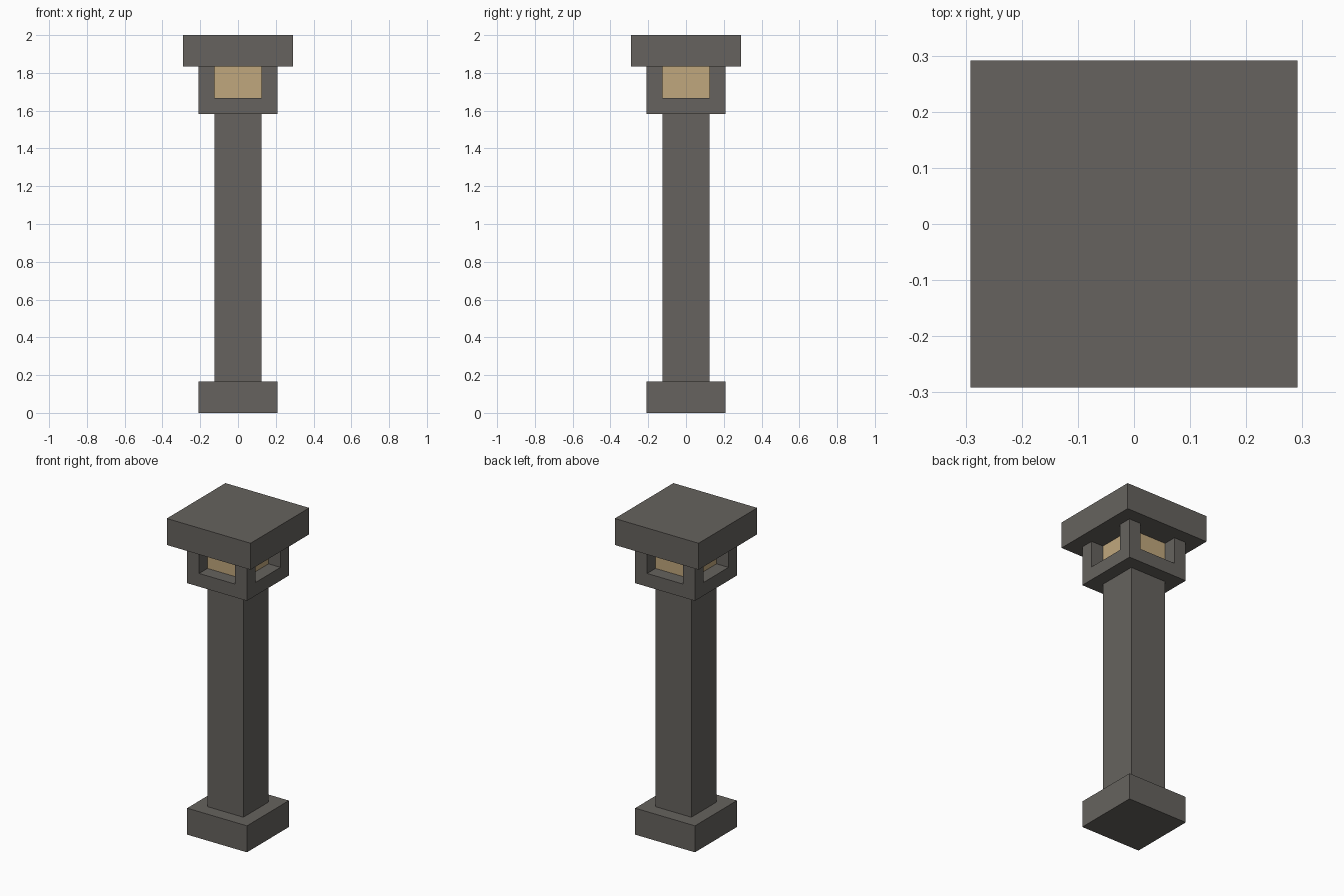
import bpy

cube = bpy.data.objects.get("Cube")
if cube:
    bpy.data.objects.remove(cube, do_unlink=True)

U = 1 / 12  # modelling unit: the lantern post is 24 units tall


def material(name, color):
    mat = bpy.data.materials.new(name)
    mat.use_nodes = True
    mat.diffuse_color = (*color, 1)
    mat.node_tree.nodes["Principled BSDF"].inputs["Base Color"].default_value = (*color, 1)
    return mat


def block(name, width, bottom, top, mat, x=0, y=0):
    """Square block between two heights, in modelling units."""
    bpy.ops.mesh.primitive_cube_add(size=1, location=(x * U, y * U, (bottom + top) / 2 * U))
    obj = bpy.context.object
    obj.name = name
    obj.scale = (width * U, width * U, (top - bottom) * U)
    bpy.ops.object.transform_apply(location=False, rotation=False, scale=True)
    obj.data.materials.append(mat)
    return obj


stone = material("grey stone", (0.133, 0.124, 0.112))
glow = material("warm lamp", (0.527, 0.386, 0.205))

# Foot, shaft and lantern tray
block("base", 5, 0, 2, stone)
block("shaft", 3, 2, 19, stone)
block("lantern_tray", 5, 19, 20, stone)

# Lamp set back between four corner posts
block("lamp", 3, 20, 22, glow)
for side, sx in (("left", 1), ("right", -1)):
    for end, sy in (("front", -1), ("back", 1)):
        block(f"{end}_{side}_lantern_post", 1, 20, 22, stone, sx * 2, sy * 2)

# Overhanging cap
block("cap", 7, 22, 24, stone)
